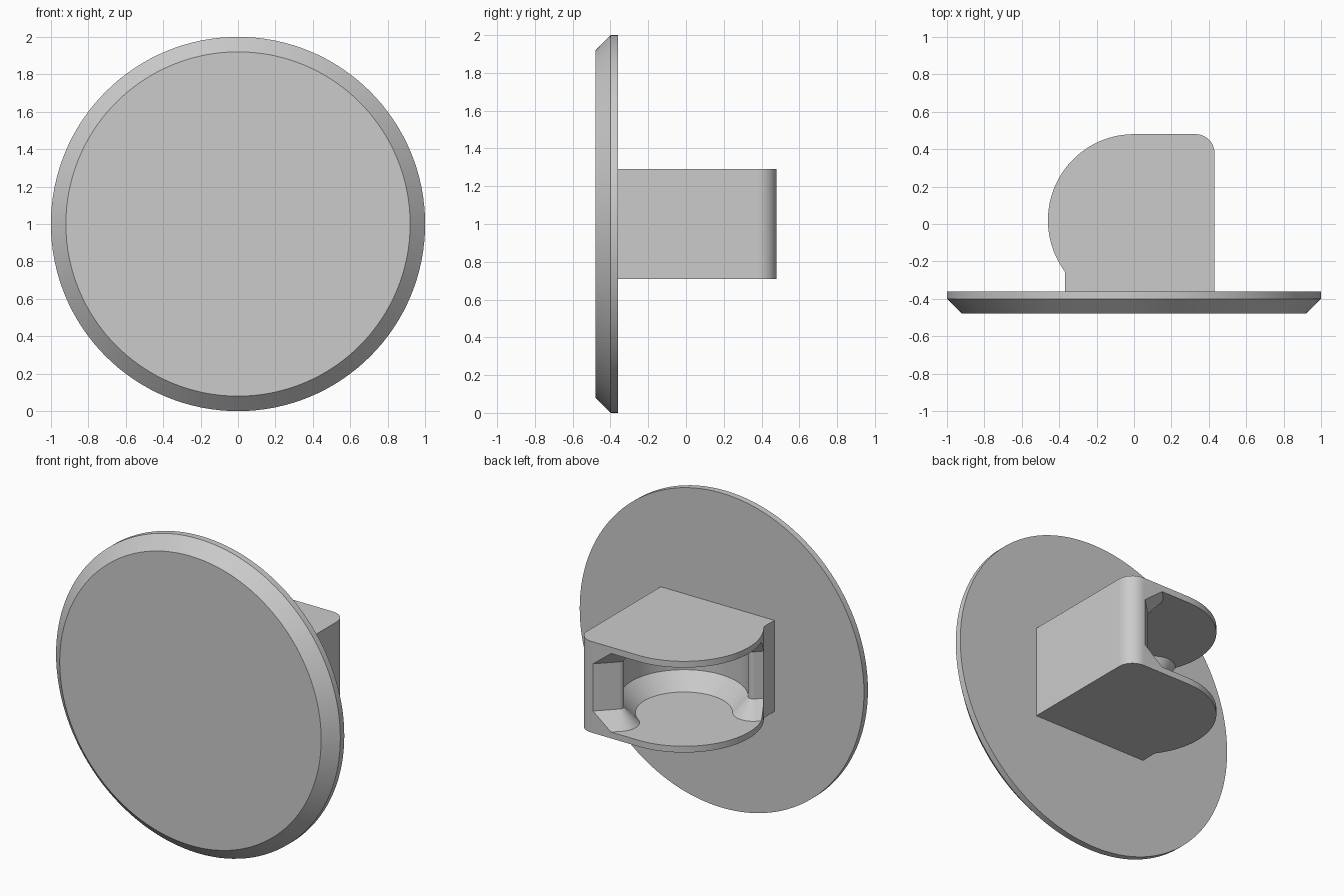
import bpy, bmesh
from math import sin, cos, radians, asin, sqrt, degrees
from mathutils import Vector, Matrix

if "Cube" in bpy.data.objects:
    bpy.data.objects.remove(bpy.data.objects["Cube"], do_unlink=True)

grey = bpy.data.materials.new("plain grey")
grey.use_nodes = True
grey.diffuse_color = (0.6, 0.6, 0.6, 1)
grey.node_tree.nodes["Principled BSDF"].inputs["Base Color"].default_value = (0.6, 0.6, 0.6, 1)


def arc(cx, cy, r, start, end, steps):
    """Points on an arc, angles in degrees."""
    angles = [radians(start + (end - start) * i / steps) for i in range(steps + 1)]
    return [(cx + r * cos(a), cy + r * sin(a)) for a in angles]


def loft(name, layers, matrix=Matrix()):
    """Closed solid through (outline, height) layers of equal point count."""
    bm = bmesh.new()
    rings = [[bm.verts.new(matrix @ Vector((x, y, h))) for x, y in pts] for pts, h in layers]
    for low, high in zip(rings, rings[1:]):
        for i in range(len(low)):
            j = (i + 1) % len(low)
            bm.faces.new((low[i], low[j], high[j], high[i]))
    bm.faces.new(rings[0][::-1])
    bm.faces.new(rings[-1])
    bmesh.ops.recalc_face_normals(bm, faces=bm.faces)
    mesh = bpy.data.meshes.new(name)
    bm.to_mesh(mesh)
    bm.free()
    mesh.materials.append(grey)
    obj = bpy.data.objects.new(name, mesh)
    bpy.context.collection.objects.link(obj)
    return obj


def select(obj):
    bpy.ops.object.select_all(action='DESELECT')
    obj.select_set(True)
    bpy.context.view_layer.objects.active = obj


def circle(r):
    return arc(0, 0, r, 0, 360, 128)[:-1]


# Round front plate with a chamfered front rim, axis along y
upright = Matrix.Translation((0, 0, 1)) @ Matrix.Rotation(radians(90), 4, 'X')
disc = loft("front_disc", [(circle(1), 0.36), (circle(1), 0.40), (circle(0.92), 0.478)], upright)

# Holder block behind the plate: round on one side, small fillet on the other
AXIS_Y = 0.02
outline = [(0.43, -0.37), *arc(0.33, 0.38, 0.1, 0, 90, 12),
           *arc(0, AXIS_Y, 0.46, 90, 216.5, 48), (-0.37, -0.37)]
holder = loft("holder_block", [(outline, 0.71), (outline, 1.29)])

# Socket: round pocket opening diagonally, with rounded lips
RADIUS, LIP, MOUTH = 0.37, 0.03, 0.1
lip_d = MOUTH - LIP
lip_p = sqrt((RADIUS + LIP) ** 2 - lip_d ** 2)
tilt = degrees(asin(lip_d / (RADIUS + LIP)))


def socket(inset):
    lip = arc(lip_p, lip_d, LIP + inset, 90, 180 + tilt, 10)
    pocket = arc(0, 0, RADIUS - inset, tilt, -180 - tilt, 64)
    half = [(0.8, MOUTH + inset)] + lip
    mirrored = [(-x, y) for x, y in reversed(half)]
    return half + pocket[1:-1] + mirrored + [(-0.8, 0.9), (0.8, 0.9)]


diagonal = Matrix.Translation((0, AXIS_Y, 0)) @ Matrix.Rotation(radians(45), 4, 'Z')
cutter = loft("socket_cutter", [(socket(0.09), 0.75), (socket(0), 0.85),
                                (socket(0), 1.15), (socket(0.09), 1.25)], diagonal)
cutter.hide_render = True

select(holder)
cut = holder.modifiers.new("socket", 'BOOLEAN')
cut.operation = 'DIFFERENCE'
cut.solver = 'EXACT'
cut.object = cutter
bpy.ops.object.modifier_apply(modifier=cut.name)
bpy.data.objects.remove(cutter, do_unlink=True)

for part in (disc, holder):
    select(part)
    bpy.ops.object.shade_smooth_by_angle(angle=radians(30))
